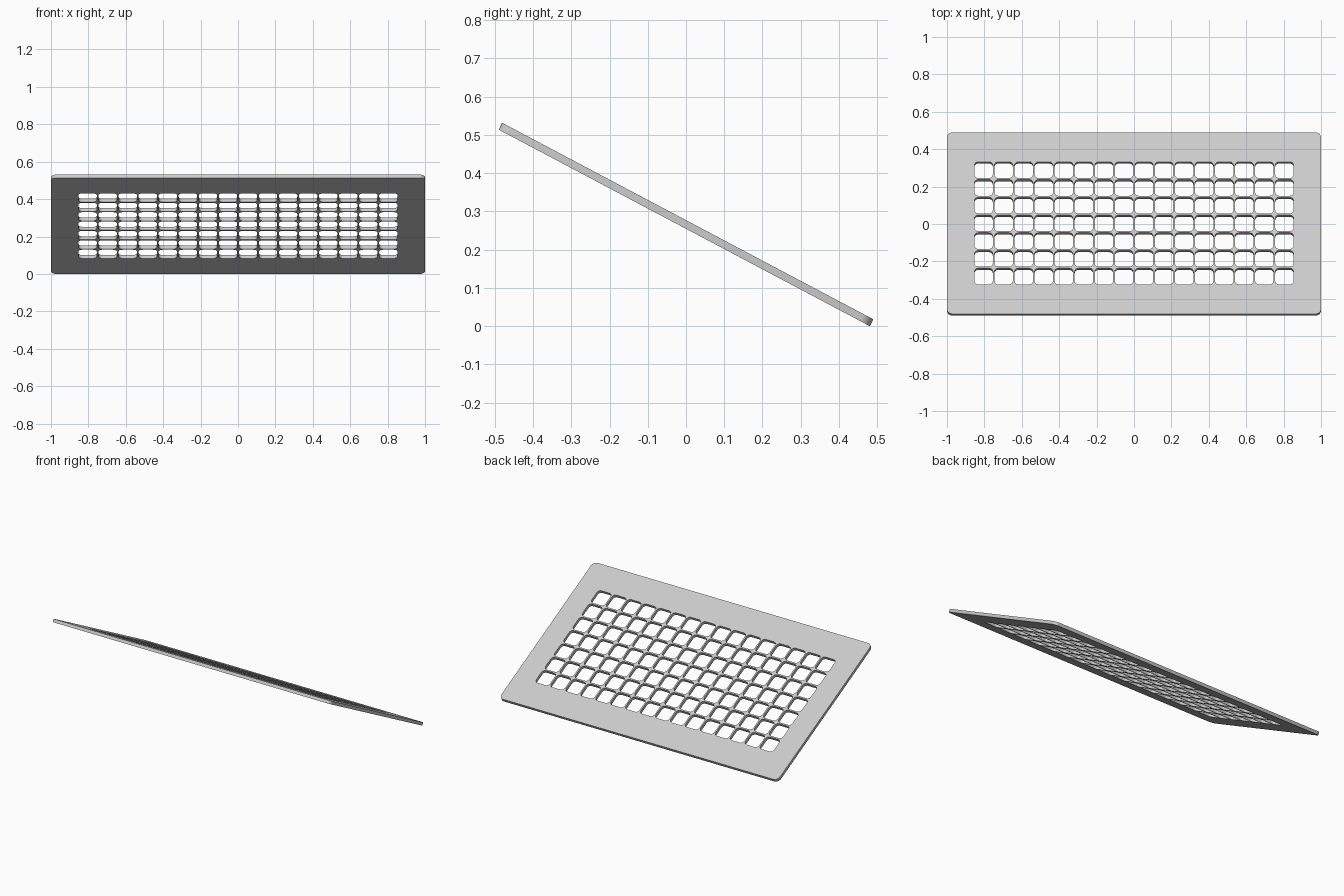
import bpy, bmesh, math
from mathutils import Matrix

if "Cube" in bpy.data.objects:
    bpy.data.objects.remove(bpy.data.objects["Cube"], do_unlink=True)

WIDTH, DEPTH, THICK = 2.0, 1.098, 0.02
TILT = math.radians(27.9)
COLUMNS, ROWS = 16, 7
PITCH, HOLE = 0.1072, 0.098


def rounded_rect(curve, cx, cy, w, h, radius, steps=6):
    """Add a closed rounded rectangle outline to a flat curve."""
    points = []
    for corner, (sx, sy) in enumerate([(1, 1), (-1, 1), (-1, -1), (1, -1)]):
        for i in range(steps + 1):
            a = math.pi / 2 * (corner + i / steps)
            points.append((cx + sx * (w / 2 - radius) + radius * math.cos(a),
                           cy + sy * (h / 2 - radius) + radius * math.sin(a)))
    spline = curve.splines.new('POLY')
    spline.points.add(len(points) - 1)
    for p, (x, y) in zip(spline.points, points):
        p.co = (x, y, 0, 1)
    spline.use_cyclic_u = True


# Flat outline: panel border with a grid of rounded square holes
outline = bpy.data.curves.new("panel_outline", 'CURVE')
outline.dimensions = '2D'
outline.fill_mode = 'BOTH'
outline.extrude = THICK / 2
rounded_rect(outline, 0, 0, WIDTH, DEPTH, 0.03)
for row in range(ROWS):
    for col in range(COLUMNS):
        rounded_rect(outline, (col - (COLUMNS - 1) / 2) * PITCH,
                     (row - (ROWS - 1) / 2) * PITCH, HOLE, HOLE, 0.02)

# Turn the outline into a solid mesh
helper = bpy.data.objects.new("panel_outline", outline)
bpy.context.collection.objects.link(helper)
bpy.context.view_layer.update()
evaluated = helper.evaluated_get(bpy.context.evaluated_depsgraph_get())
mesh = bpy.data.meshes.new_from_object(evaluated)
bpy.data.objects.remove(helper, do_unlink=True)

# Weld, then tilt the panel so its back edge rests on the ground
bm = bmesh.new()
bm.from_mesh(mesh)
bmesh.ops.remove_doubles(bm, verts=bm.verts, dist=0.0001)
bmesh.ops.recalc_face_normals(bm, faces=bm.faces)
bmesh.ops.transform(bm, matrix=Matrix.Rotation(-TILT, 4, 'X'), verts=bm.verts)
lowest = min(v.co.z for v in bm.verts)
bmesh.ops.translate(bm, vec=(0, 0, -lowest), verts=bm.verts)
bm.to_mesh(mesh)
bm.free()

# Light grey material
grey = bpy.data.materials.new("light_grey")
grey.use_nodes = True
colour = (0.6, 0.6, 0.6, 1)
grey.diffuse_color = colour
grey.node_tree.nodes["Principled BSDF"].inputs["Base Color"].default_value = colour
mesh.materials.clear()
mesh.materials.append(grey)
for face in mesh.polygons:
    face.material_index = 0

panel = bpy.data.objects.new("perforated_panel", mesh)
bpy.context.collection.objects.link(panel)
bpy.ops.object.select_all(action='DESELECT')
panel.select_set(True)
bpy.context.view_layer.objects.active = panel
bpy.ops.object.shade_smooth_by_angle(angle=math.radians(30))
